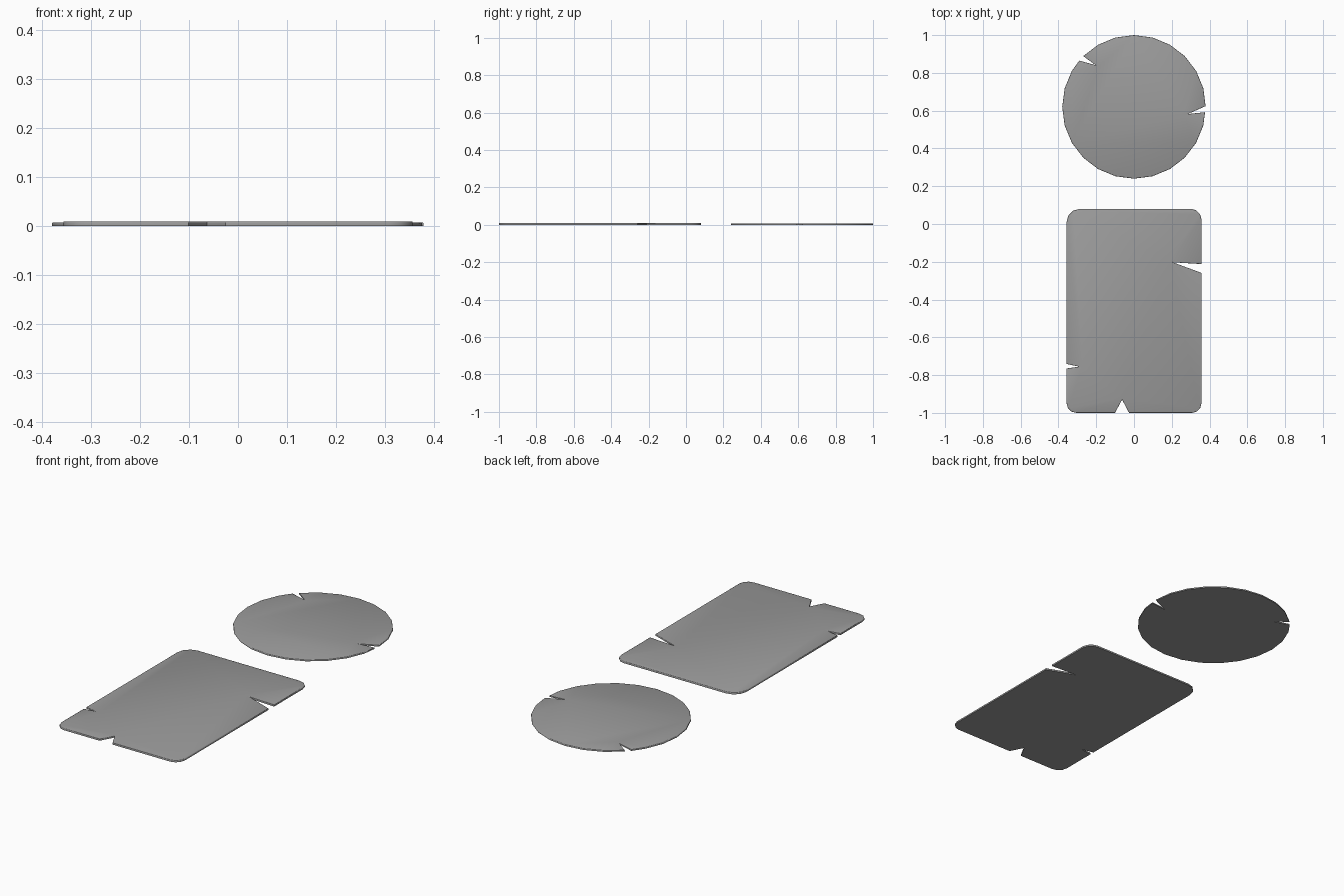
import bpy, bmesh
from math import sin, cos, radians

if "Cube" in bpy.data.objects:
    bpy.data.objects.remove(bpy.data.objects["Cube"])

grey = bpy.data.materials.new("dark_grey")
grey.diffuse_color = (0.33, 0.33, 0.33, 1)
grey.use_nodes = True
grey.node_tree.nodes["Principled BSDF"].inputs["Base Color"].default_value = grey.diffuse_color


def plate(name, outline, thickness):
    """Flat slab extruded up from a counter-clockwise outline, top rim eased."""
    bm = bmesh.new()
    face = bm.faces.new([bm.verts.new((x, y, 0)) for x, y in outline])
    ext = bmesh.ops.extrude_face_region(bm, geom=[face], use_keep_orig=True)
    top = [v for v in ext["geom"] if isinstance(v, bmesh.types.BMVert)]
    bmesh.ops.translate(bm, verts=top, vec=(0, 0, thickness))
    bmesh.ops.recalc_face_normals(bm, faces=bm.faces)
    rim = [e for e in bm.edges if all(v.co.z > thickness / 2 for v in e.verts)]
    bmesh.ops.bevel(bm, geom=rim, offset=0.003, segments=2, profile=0.5,
                    affect='EDGES')
    mesh = bpy.data.meshes.new(name)
    bm.to_mesh(mesh)
    bm.free()
    mesh.materials.append(grey)
    obj = bpy.data.objects.new(name, mesh)
    bpy.context.collection.objects.link(obj)
    bpy.context.view_layer.objects.active = obj
    obj.select_set(True)
    bpy.ops.object.shade_smooth_by_angle(angle=radians(46))
    obj.select_set(False)
    return obj


# Round plate: 24 sides with two wedge nicks in the rim
R, CY, SIDES = 0.38, 0.62, 24
disc_nicks = {
    9: [(-0.203, 0.841), (-0.290, 0.865)],
    23: [(0.376, 0.592), (0.284, 0.582), (0.379, 0.624)],
}
disc = []
for i in range(SIDES):
    a = radians(360 * i / SIDES)
    if i > 0:
        disc.append((R * cos(a), CY + R * sin(a)))
    disc += disc_nicks.get(i, [])
plate("round_plate", disc, 0.008)


# Rectangular plate: rounded corners and three wedge nicks
def corner(x, y, r, start):
    return [(x + r * cos(radians(start + d)), y + r * sin(radians(start + d)))
            for d in (0, 30, 60, 90)]


W, Y0, Y1 = 0.357, -1.0, 0.08
slab = (
    corner(-W + 0.052, Y0 + 0.052, 0.052, 180)
    + [(-0.101, Y0), (-0.063, -0.930), (-0.026, Y0)]
    + corner(W - 0.05, Y0 + 0.05, 0.05, 270)
    + [(W, -0.259), (0.207, -0.203), (W, -0.212)]
    + corner(W - 0.055, Y1 - 0.055, 0.055, 0)
    + corner(-W + 0.07, Y1 - 0.07, 0.07, 90)
    + [(-W, -0.741), (-0.291, -0.755), (-W, -0.765)]
)
plate("rectangular_plate", slab, 0.01)
